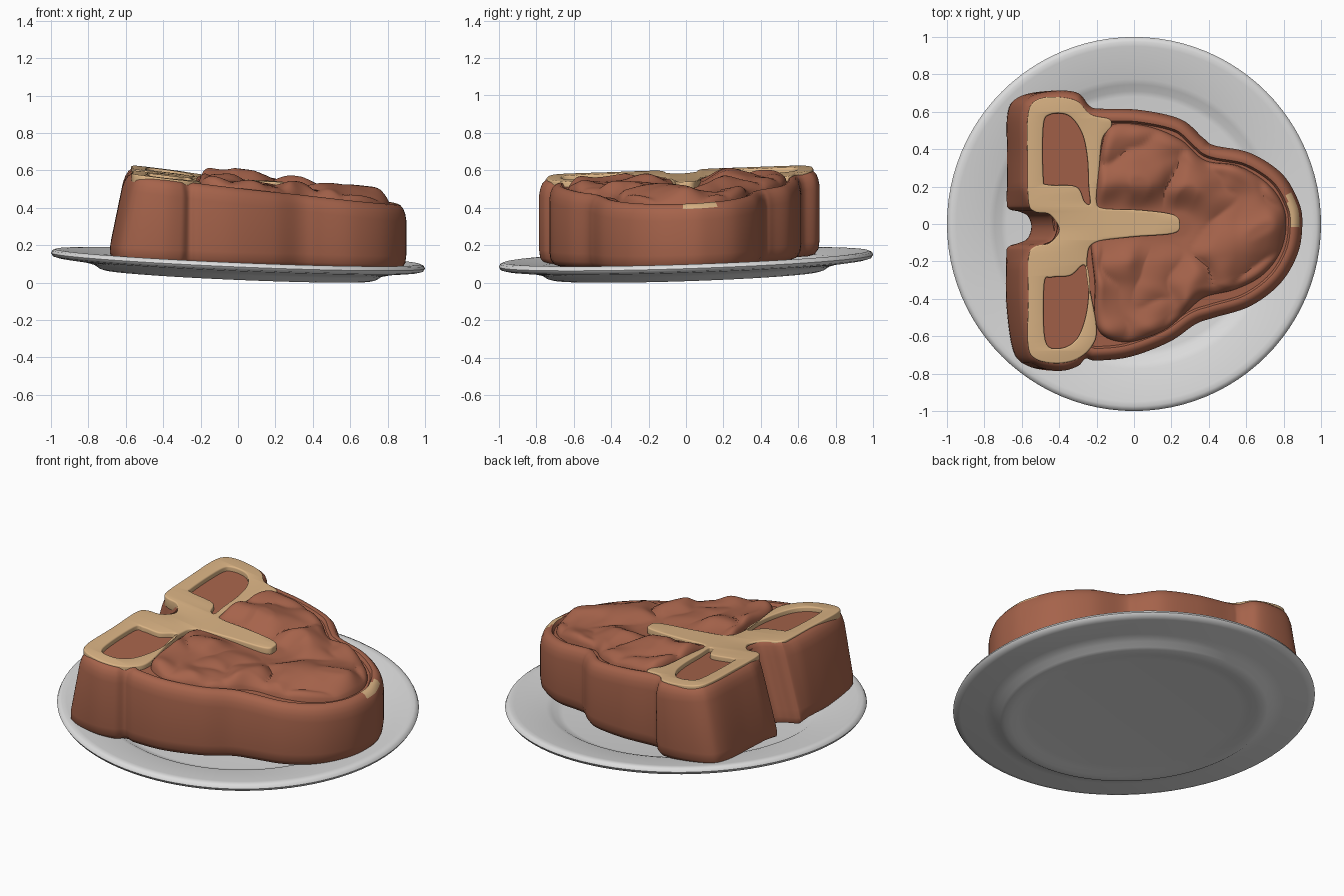
import bpy, bmesh, math
from mathutils import Vector, noise

if "Cube" in bpy.data.objects:
    bpy.data.objects.remove(bpy.data.objects["Cube"])


def material(name, rgb):
    m = bpy.data.materials.new(name)
    m.diffuse_color = (*rgb, 1)
    m.use_nodes = True
    m.node_tree.nodes["Principled BSDF"].inputs["Base Color"].default_value = m.diffuse_color
    return m


MEAT = material("cooked_meat_brown", (0.38, 0.125, 0.07))
BONE = material("bone_tan", (0.70, 0.45, 0.23))
WHITE = material("plate_white", (0.72, 0.72, 0.72))


def top(x, y):
    """Sloping plane of the steak's upper surface."""
    return 0.528 - 0.125 * x + 0.035 * y


def tilt(x, y):
    """Slope of the plate."""
    return -0.042 * x + 0.033 * y


def clamp(v):
    return max(0.0, min(1.0, v))


def smooth_loop(pts, n):
    """Closed Catmull-Rom curve through pts, n steps per span."""
    p = [Vector(q) for q in pts]
    k, out = len(p), []
    for i in range(k):
        a, b, c, d = (p[(i + j - 1) % k] for j in range(4))
        for s in range(n):
            t = s / n
            out.append(0.5 * (2 * b + (c - a) * t + (2 * a - 5 * b + 4 * c - d) * t * t
                              + (3 * b - a - 3 * c + d) * t ** 3))
    return out


def near_notch(p):
    """1 inside the notch of the back wall, fading to 0 around it."""
    return 1 - clamp((abs(p.y + 0.015) - 0.09) / 0.12) if p.x < -0.35 else 0.0


def inset(loop, d):
    """Move a clockwise loop inward by d, less around the notch."""
    out = []
    for i, p in enumerate(loop):
        t = (loop[(i + 1) % len(loop)] - loop[i - 1]).normalized()
        out.append(p + Vector((t.y, -t.x)) * d * (1 - 0.8 * near_notch(p)))
    return out


def add_object(name, mesh, mats, angle):
    ob = bpy.data.objects.new(name, mesh)
    bpy.context.collection.objects.link(ob)
    for m in mats:
        mesh.materials.append(m)
    bpy.ops.object.select_all(action='DESELECT')
    ob.select_set(True)
    bpy.context.view_layer.objects.active = ob
    bpy.ops.object.shade_smooth_by_angle(angle=math.radians(angle))


def loft(rings, cap_start, cap_end):
    """Bridge closed rings of 3D points into a bmesh."""
    bm = bmesh.new()
    vs = [[bm.verts.new(p) for p in r] for r in rings]
    n = len(vs[0])
    for a, b in zip(vs, vs[1:]):
        for i in range(n):
            j = (i + 1) % n
            bm.faces.new((a[i], a[j], b[j], b[i]))
    if cap_start:
        bm.faces.new(vs[0])
    if cap_end:
        bm.faces.new(vs[-1])
    bmesh.ops.recalc_face_normals(bm, faces=bm.faces)
    return bm


def finish(bm, name, mats, angle=40):
    me = bpy.data.meshes.new(name)
    bm.to_mesh(me)
    bm.free()
    add_object(name, me, mats, angle)


# Plate: turned profile, slightly tilted
profile = [(0.01, -0.03), (0.68, -0.03), (0.71, -0.025), (0.745, -0.004), (0.775, 0.005),
           (0.95, 0.03), (0.975, 0.032), (0.993, 0.024), (1.0, 0.01), (0.99, -0.006),
           (0.96, -0.014), (0.83, -0.028), (0.77, -0.042), (0.74, -0.062), (0.715, -0.069),
           (0.68, -0.069), (0.64, -0.06), (0.59, -0.056), (0.01, -0.056)]
rings = []
for r, z in profile:
    ring = []
    for i in range(96):
        a = 2 * math.pi * i / 96
        x, y = r * math.cos(a), r * math.sin(a)
        ring.append((x, y, 0.107 + z + tilt(x, y)))
    rings.append(ring)
finish(loft(rings, True, True), "plate", [WHITE], 50)

# Steak body: T-bone outline with rounded edges, leaning back wall and sunken top
outline = smooth_loop([
    (-0.69, 0.59), (-0.63, 0.68), (-0.46, 0.712), (-0.31, 0.70), (-0.235, 0.63), (-0.18, 0.617),
    (0.03, 0.61), (0.25, 0.56), (0.37, 0.46), (0.43, 0.42), (0.62, 0.38), (0.79, 0.27),
    (0.88, 0.12), (0.90, 0.0), (0.875, -0.16), (0.78, -0.32), (0.62, -0.44), (0.43, -0.50),
    (0.33, -0.535), (0.19, -0.63), (-0.02, -0.71), (-0.20, -0.73), (-0.26, -0.72),
    (-0.31, -0.76), (-0.42, -0.785), (-0.57, -0.76), (-0.65, -0.68), (-0.69, -0.42),
    (-0.69, -0.17), (-0.675, -0.12), (-0.62, -0.10), (-0.57, -0.075), (-0.55, -0.015),
    (-0.57, 0.04), (-0.62, 0.065), (-0.675, 0.08), (-0.69, 0.13), (-0.69, 0.35)], 8)
layers = [(0.05, 0, 0.0), (0.025, 0, 0.008), (0.006, 0, 0.035), (0, 0, 0.08), (0, 1, -0.085),
          (0.006, 1, -0.05), (0.016, 1, -0.024), (0.032, 1, -0.006), (0.05, 1, 0.0),
          (0.064, 1, -0.003), (0.075, 1, -0.022)]
rings = []
for d, on_top, dz in layers:
    ring = []
    for p in inset(outline, d):
        base = 0.106 + tilt(p.x, p.y)
        z = top(p.x, p.y) + dz if on_top else base + dz
        w = near_notch(p)
        lean = 0.2 * clamp((-0.25 - p.x) / 0.4) * (1 - w) + 0.29 * w
        x = p.x + lean * (z - 0.15)
        ring.append((x, p.y, top(x, p.y) + dz if on_top else z))
    rings.append(ring)
bm = loft(rings, True, True)
for f in bm.faces:  # small spot of fat on the rim's tip
    c = f.calc_center_median()
    if c.z > 0.36 and 0.82 < c.x < 0.882 and -0.02 < c.y < 0.16 and f.normal.z > 0.6 and len(f.verts) == 4:
        f.material_index = 1
finish(bm, "steak_body", [MEAT, BONE])

# Lumpy meat: bulging creased surface inside the rim
edge = smooth_loop([
    (-0.21, 0.10), (-0.19, 0.3), (-0.16, 0.47), (-0.1, 0.535), (0.08, 0.52), (0.25, 0.45),
    (0.38, 0.34), (0.56, 0.31), (0.73, 0.20), (0.81, 0.05), (0.79, -0.13), (0.69, -0.27),
    (0.54, -0.35), (0.38, -0.39), (0.28, -0.47), (0.16, -0.57), (-0.02, -0.63),
    (-0.16, -0.60), (-0.21, -0.5), (-0.21, -0.32), (-0.23, -0.1)], 9)
centre = Vector((0.15, -0.03))
rings = []
for k in range(41):
    f = max(0.01, 1 - (k / 40) ** 1.3)
    ring = []
    for p in edge:
        q = centre + (p - centre) * f
        rise = math.sqrt(1 - (1 - clamp((1 - f) / 0.14)) ** 2)
        stem = math.hypot(q.x - max(-0.25, min(0.24, q.x)), q.y)
        away = clamp((stem - 0.06) / 0.16)
        away = away * away * (3 - 2 * away)
        warp = 0.24 * noise.noise(Vector((q.x * 6, q.y * 6, 3)))
        lump = abs(noise.noise(Vector((q.x * 3.6 + warp, q.y * 3.2 + warp, 1.7))))
        z = top(q.x, q.y) - 0.018 + rise * (0.02 + away * (0.02 + 0.095 * min(lump, 0.55)))
        ring.append((q.x, q.y, z))
    rings.append(ring)
bm = loft(rings, False, True)
if sum(f.normal.z for f in bm.faces) < 0:
    bmesh.ops.reverse_faces(bm, faces=bm.faces)
finish(bm, "meat_surface", [MEAT], 35)

# Bone: flat T shape with two windows, nearly flush with the rim
bone_loops = [
    [(-0.57, 0.56), (-0.54, 0.65), (-0.45, 0.68), (-0.31, 0.66), (-0.23, 0.585), (-0.13, 0.56),
     (-0.125, 0.51), (-0.17, 0.45), (-0.19, 0.24), (-0.20, 0.12), (-0.16, 0.083), (0.03, 0.075),
     (0.21, 0.05), (0.245, 0.0), (0.21, -0.05), (-0.02, -0.07), (-0.21, -0.10), (-0.25, -0.18),
     (-0.24, -0.32), (-0.20, -0.56), (-0.23, -0.66), (-0.31, -0.725), (-0.42, -0.745),
     (-0.53, -0.72), (-0.568, -0.64), (-0.565, -0.4), (-0.565, -0.18), (-0.53, -0.12),
     (-0.45, -0.10), (-0.40, -0.03), (-0.45, 0.05), (-0.53, 0.065), (-0.565, 0.12), (-0.57, 0.35)],
    [(-0.485, 0.52), (-0.45, 0.585), (-0.35, 0.58), (-0.28, 0.49), (-0.25, 0.36), (-0.242, 0.2),
     (-0.235, 0.11), (-0.265, 0.12), (-0.31, 0.20), (-0.46, 0.21), (-0.485, 0.25)],
    [(-0.48, -0.32), (-0.44, -0.285), (-0.34, -0.275), (-0.265, -0.22), (-0.243, -0.35),
     (-0.26, -0.50), (-0.31, -0.62), (-0.40, -0.665), (-0.475, -0.62)]]
cu = bpy.data.curves.new("bone_outline", 'CURVE')
cu.dimensions, cu.fill_mode = '2D', 'BOTH'
cu.extrude, cu.bevel_depth, cu.bevel_resolution, cu.offset = 0.024, 0.008, 2, -0.008
for loop in bone_loops:
    pts = smooth_loop(loop, 6)
    sp = cu.splines.new('POLY')
    sp.points.add(len(pts) - 1)
    for sp_pt, p in zip(sp.points, pts):
        sp_pt.co = (p.x, p.y, 0, 1)
    sp.use_cyclic_u = True
helper = bpy.data.objects.new("bone_outline", cu)
bpy.context.collection.objects.link(helper)
me = bpy.data.meshes.new_from_object(helper.evaluated_get(bpy.context.evaluated_depsgraph_get()))
bpy.data.objects.remove(helper)
bm = bmesh.new()
bm.from_mesh(me)
bmesh.ops.remove_doubles(bm, verts=bm.verts, dist=0.0001)
for cut in (-0.2, -0.05, 0.1):
    bmesh.ops.bisect_plane(bm, geom=bm.verts[:] + bm.edges[:] + bm.faces[:], dist=0.0001,
                           plane_co=(cut, 0, 0), plane_no=(1, 0, 0))
bmesh.ops.recalc_face_normals(bm, faces=bm.faces)
for v in bm.verts:  # follow the slope; the stem lifts toward its tip
    lift = 0.035 * clamp((v.co.x + 0.2) / 0.45) if abs(v.co.y) < 0.09 else 0
    v.co.z += top(v.co.x, v.co.y) - 0.025 + lift
for f in bm.faces:
    f.material_index = 0
finish(bm, "t_bone", [BONE], 50)
